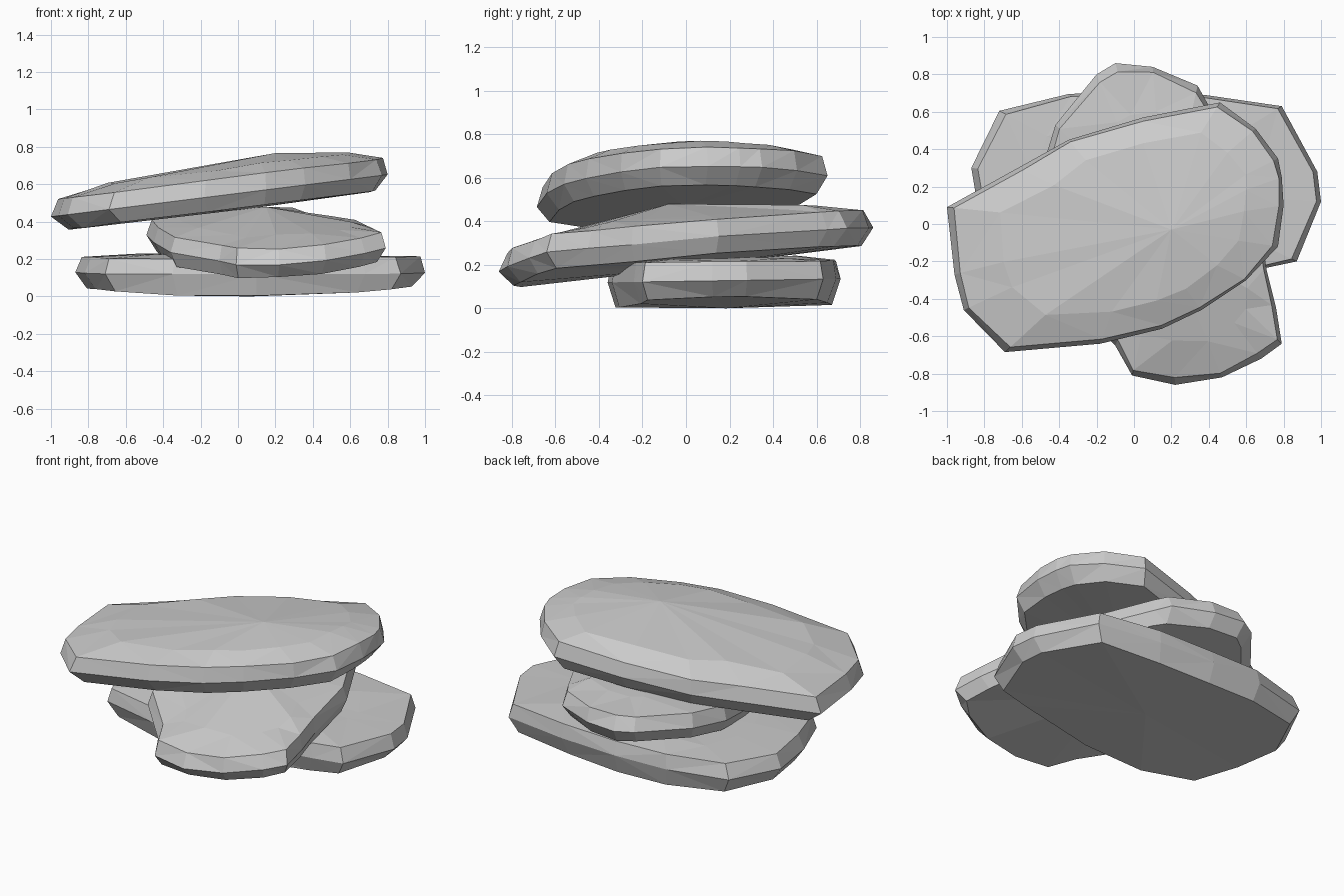
import bpy, bmesh, random

if "Cube" in bpy.data.objects:
    bpy.data.objects.remove(bpy.data.objects["Cube"])


def slab(name, outline, mid, top, bottom, dome, apex, sag=0.0, warp=0.0, seed=1):
    """Flat stone: rings run from the underside over the rim to a low dome.
    mid = (height, slope x, slope y); top/bottom/dome = (scale, height offset);
    apex = (x, y, height offset); sag bends the underside up at its ends,
    warp bends the whole stone."""
    rnd = random.Random(seed)
    n = len(outline)
    cx = sum(p[0] for p in outline) / n
    cy = sum(p[1] for p in outline) / n
    bm = bmesh.new()

    def height(x, y):
        return mid[0] + mid[1] * x + mid[2] * y + warp * x * x

    def ring(scale, dz, jitter, bend=0.0):
        verts = []
        for px, py in outline:
            s = scale + rnd.uniform(-jitter, jitter)
            x, y = cx + (px - cx) * s, cy + (py - cy) * s
            z = height(x, y) + dz + bend * x * x + rnd.uniform(-jitter, jitter) * 0.3
            verts.append(bm.verts.new((x, y, z)))
        return verts

    rings = [ring(bottom[0], bottom[1], 0.012, sag),
             ring(1.0, 0.0, 0.0),
             ring(top[0], top[1], 0.012),
             ring(dome[0], dome[1], 0.035)]
    for lo, hi in zip(rings, rings[1:]):
        for i in range(n):
            j = (i + 1) % n
            bm.faces.new((lo[i], lo[j], hi[j], hi[i]))

    # close the underside and the crown with fans
    under = bm.verts.new((cx, cy, height(cx, cy) + bottom[1] - 0.01))
    crown = bm.verts.new((apex[0], apex[1], height(apex[0], apex[1]) + apex[2]))
    for i in range(n):
        j = (i + 1) % n
        bm.faces.new((under, rings[0][j], rings[0][i]))
        bm.faces.new((rings[3][i], rings[3][j], crown))

    bmesh.ops.triangulate(bm, faces=bm.faces[:])
    bmesh.ops.recalc_face_normals(bm, faces=bm.faces[:])
    mesh = bpy.data.meshes.new(name)
    bm.to_mesh(mesh)
    bm.free()
    obj = bpy.data.objects.new(name, mesh)
    bpy.context.collection.objects.link(obj)
    return obj


# bottom stone, lying flat
bottom_stone = slab(
    "bottom_stone",
    [(1.0, 0.12), (0.98, 0.28), (0.79, 0.63), (0.38, 0.69), (0.0, 0.71),
     (-0.35, 0.695), (-0.72, 0.605), (-0.87, 0.3), (-0.82, 0.0),
     (-0.71, -0.28), (-0.35, -0.36), (0.1, -0.34), (0.68, -0.24), (0.87, -0.2)],
    mid=(0.138, 0.0, 0.015), top=(0.965, 0.085), bottom=(0.93, -0.117),
    dome=(0.65, 0.10), apex=(0.1, 0.2, 0.11), sag=0.05, seed=3)

# middle stone, turned across and tipped down to the front
middle_stone = slab(
    "middle_stone",
    [(0.71, -0.25), (0.65, 0.15), (0.39, 0.65), (0.34, 0.74), (0.1, 0.84),
     (-0.1, 0.86), (-0.2, 0.8), (-0.42, 0.53), (-0.49, 0.3), (-0.45, 0.0),
     (-0.36, -0.38), (-0.1, -0.65), (-0.01, -0.81), (0.22, -0.86),
     (0.47, -0.82), (0.68, -0.72), (0.79, -0.64), (0.76, -0.45)],
    mid=(0.28, 0.0, 0.12), top=(0.96, 0.083), bottom=(0.93, -0.075),
    dome=(0.72, 0.125), apex=(0.15, -0.08, 0.22), warp=0.11, seed=5)

# top stone, rising to the right
top_stone = slab(
    "top_stone",
    [(0.8, 0.1), (0.79, 0.25), (0.77, 0.35), (0.65, 0.51), (0.46, 0.65),
     (0.05, 0.57), (-0.35, 0.45), (-0.62, 0.3), (-1.0, 0.09), (-0.96, -0.27),
     (-0.91, -0.46), (-0.69, -0.685), (-0.18, -0.64), (0.15, -0.56),
     (0.36, -0.46), (0.6, -0.3), (0.77, -0.12)],
    mid=(0.565, 0.125, 0.0), top=(0.97, 0.09), bottom=(0.92, -0.08),
    dome=(0.73, 0.143), apex=(0.2, -0.03, 0.19), seed=8)

# rest the stack on the ground
lowest = min(v.co.z for v in bottom_stone.data.vertices)
for obj in (bottom_stone, middle_stone, top_stone):
    for v in obj.data.vertices:
        v.co.z -= lowest
